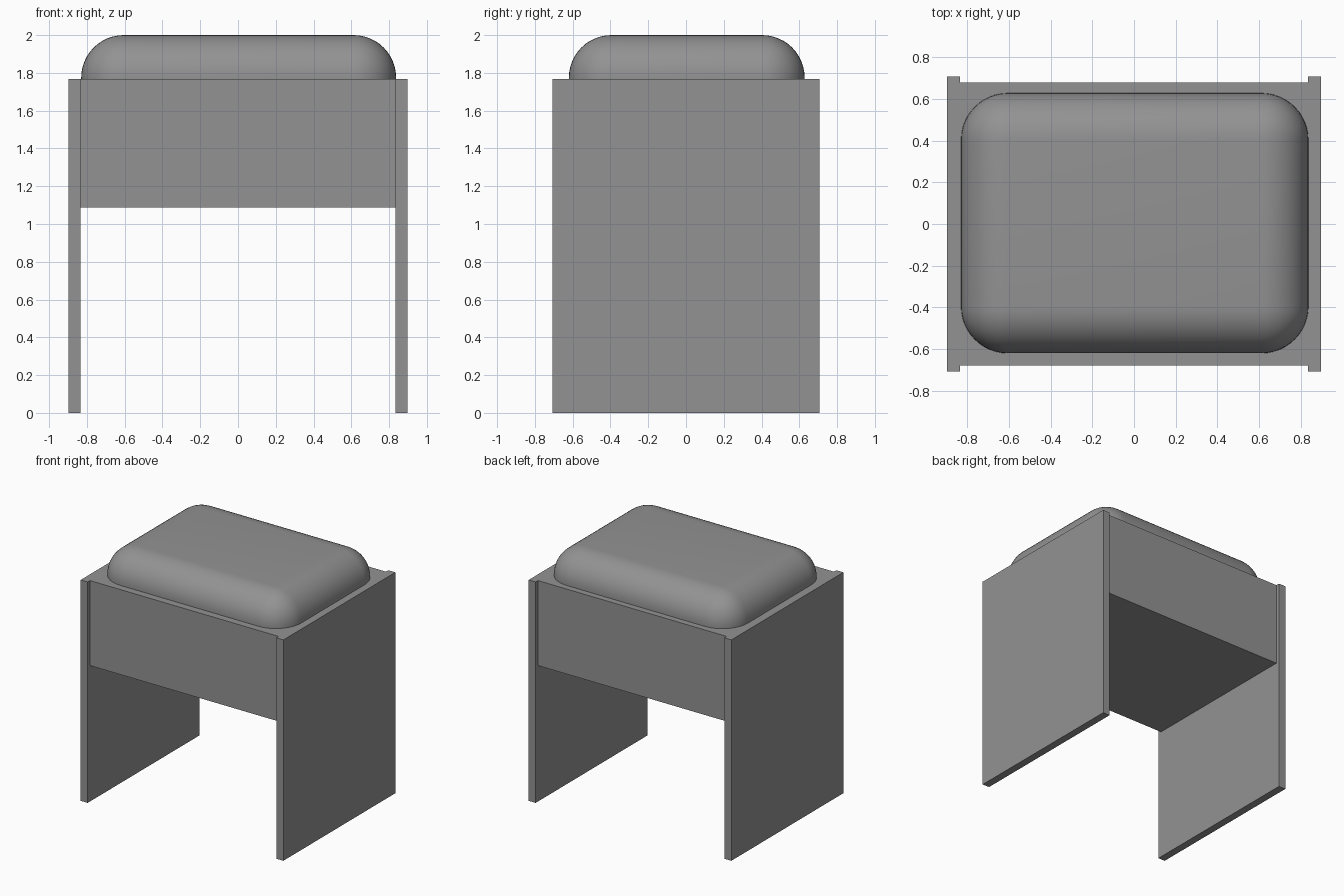
import bpy, bmesh

if "Cube" in bpy.data.objects:
    bpy.data.objects.remove(bpy.data.objects["Cube"])

# Dark grey used on every part
grey = bpy.data.materials.new("dark_grey")
grey.diffuse_color = (0.29, 0.29, 0.29, 1)
grey.use_nodes = True
grey.node_tree.nodes["Principled BSDF"].inputs["Base Color"].default_value = grey.diffuse_color


def box(name, x, y, z, round_radius=0.0):
    """Box from (min, max) ranges; optionally rounds every edge except the base."""
    bm = bmesh.new()
    bmesh.ops.create_cube(bm, size=1)
    for v in bm.verts:
        v.co = [r[0] if c < 0 else r[1] for c, r in zip(v.co, (x, y, z))]
    if round_radius:
        edges = [e for e in bm.edges if max(v.co.z for v in e.verts) > z[0] + 1e-4]
        bmesh.ops.bevel(bm, geom=edges, offset=round_radius, offset_type='OFFSET',
                        segments=12, profile=0.5, affect='EDGES', clamp_overlap=True)
    bmesh.ops.recalc_face_normals(bm, faces=bm.faces)
    mesh = bpy.data.meshes.new(name)
    bm.to_mesh(mesh)
    bm.free()
    mesh.materials.append(grey)
    obj = bpy.data.objects.new(name, mesh)
    bpy.context.collection.objects.link(obj)
    return obj


# Side panels that act as legs
box("left_side_panel", (-0.897, -0.835), (-0.708, 0.708), (0, 1.767))
box("right_side_panel", (0.835, 0.897), (-0.708, 0.708), (0, 1.767))

# Seat box held between the panels
box("seat_box", (-0.835, 0.835), (-0.678, 0.678), (1.087, 1.767))

# Padded cushion with soft rounded edges
cushion = box("cushion", (-0.83, 0.837), (-0.62, 0.628), (1.767, 2.0), 0.225)
bpy.context.view_layer.objects.active = cushion
cushion.select_set(True)
bpy.ops.object.shade_smooth_by_angle()
